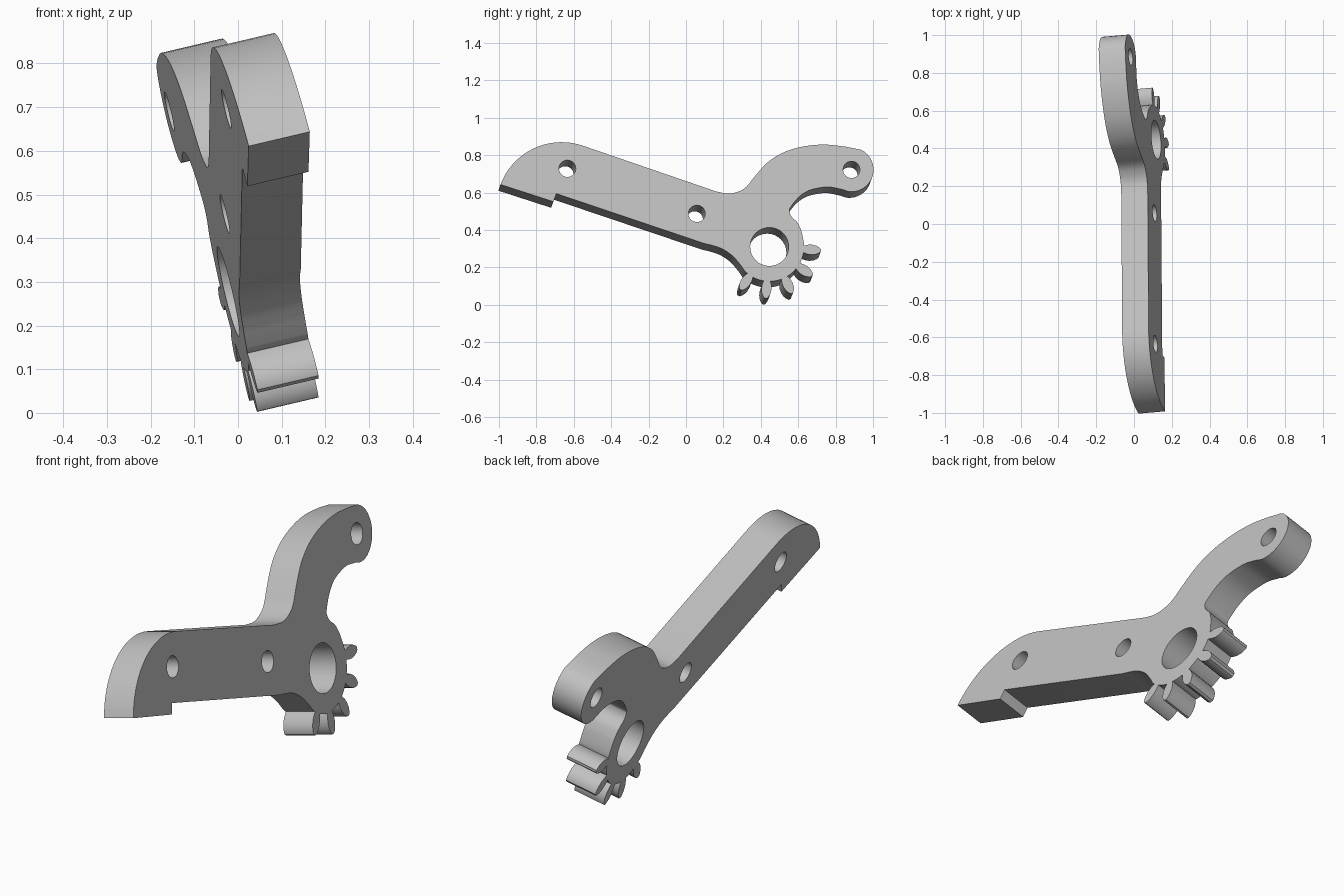
import bpy, bmesh, math
from mathutils import Matrix, Vector

cube = bpy.data.objects.get("Cube")
if cube:
    bpy.data.objects.remove(cube, do_unlink=True)

THICK = 0.14              # plate thickness measured along x
LEAN_Y, LEAN_Z = 0.087, 0.235   # lean of the plate
GEAR = (0.441, 0.307)
GEAR_R = 0.185


def polar(c, r, deg):
    a = math.radians(deg)
    return (c[0] + r * math.cos(a), c[1] + r * math.sin(a))


def arc(c, r, start, end, n):
    return [polar(c, r, start + (end - start) * i / n) for i in range(n + 1)]


def smooth(pts, n=4):
    """Catmull-Rom curve through the given points."""
    p = [Vector(q) for q in pts]
    p = [2 * p[0] - p[1]] + p + [2 * p[-1] - p[-2]]
    out = []
    for a, b, c, d in zip(p, p[1:], p[2:], p[3:]):
        for i in range(n):
            t = i / n
            q = 0.5 * (2 * b + (c - a) * t + (2 * a - 5 * b + 4 * c - d) * t**2
                       + (3 * b - a - 3 * c + d) * t**3)
            out.append(tuple(q))
    return out + [tuple(p[-2])]


def tooth(deg):
    """Rounded gear tooth pointing along an angle."""
    half = [(0.183, 0.018), (0.205, 0.025), (0.228, 0.027), (0.25, 0.023),
            (0.268, 0.014), (0.276, 0.006)]
    a = math.radians(deg)
    side = [(r, -w) for r, w in half] + [(r, w) for r, w in reversed(half)]
    return [(GEAR[0] + r * math.cos(a) - w * math.sin(a),
             GEAR[1] + r * math.sin(a) + w * math.cos(a)) for r, w in side]


# Outline: straight arm with rounded nose and notch
outline = arc((-0.67, 0.517), 0.349, 71, 159.4, 18)
outline += [(-0.714, 0.548), (-0.698, 0.591)]
outline += smooth([(0.094, 0.324), (0.136, 0.314), (0.19, 0.295),
                   (0.243, 0.259), (0.286, 0.211)])
# Toothed hub
at = 224
for k in range(5):
    mid = 236 + 30 * k
    outline += arc(GEAR, GEAR_R, at, mid - 7, 4)
    outline += tooth(mid)
    at = mid + 7
outline += arc(GEAR, GEAR_R, at, 370, 2)
# Hooked arm: inner edge, round end, outer edge
outline += smooth([(0.612, 0.393), (0.591, 0.436), (0.559, 0.468),
                   (0.548, 0.495), (0.553, 0.516), (0.596, 0.57),
                   (0.65, 0.607), (0.714, 0.623), (0.767, 0.626),
                   (0.832, 0.613)])
outline += arc((0.88, 0.719), 0.118, -98, 64, 16)
outline += smooth([(0.848, 0.842), (0.741, 0.853), (0.634, 0.845),
                   (0.527, 0.816), (0.436, 0.762), (0.366, 0.687),
                   (0.318, 0.628), (0.275, 0.602), (0.222, 0.591),
                   (0.158, 0.602)])

# Holes: hub bore and three pin holes
holes = [(GEAR, 0.103), ((-0.639, 0.725), 0.045),
         ((0.053, 0.484), 0.045), ((0.88, 0.719), 0.045)]
loops = [outline] + [arc(c, r, 0, 348.75, 31) for c, r in holes]

# Filled and extruded profile
curve = bpy.data.curves.new("lever_profile", 'CURVE')
curve.dimensions = '2D'
curve.fill_mode = 'BOTH'
curve.extrude = THICK / 2
for loop in loops:
    s = curve.splines.new('POLY')
    s.points.add(len(loop) - 1)
    for pt, (y, z) in zip(s.points, loop):
        pt.co = (y, z, 0, 1)
    s.use_cyclic_u = True
helper = bpy.data.objects.new("lever_profile", curve)
bpy.context.collection.objects.link(helper)
bpy.context.view_layer.update()
graph = bpy.context.evaluated_depsgraph_get()
mesh = bpy.data.meshes.new_from_object(helper.evaluated_get(graph))
bpy.data.objects.remove(helper, do_unlink=True)

# Stand the plate up with its lean
mesh.transform(Matrix((
    (-LEAN_Y, -LEAN_Z, 1, 0.228 - THICK / 2),
    (1, 0, LEAN_Y, 0.005 - LEAN_Y * THICK / 2),
    (0, 1, LEAN_Z, 0.004 - LEAN_Z * THICK / 2),
    (0, 0, 0, 1))))
bm = bmesh.new()
bm.from_mesh(mesh)
bmesh.ops.remove_doubles(bm, verts=bm.verts, dist=0.0005)
bmesh.ops.recalc_face_normals(bm, faces=bm.faces)
bm.to_mesh(mesh)
bm.free()

# Plain grey
grey = bpy.data.materials.new("plain_grey")
grey.use_nodes = True
color = (0.53, 0.53, 0.53, 1)
grey.diffuse_color = color
grey.node_tree.nodes["Principled BSDF"].inputs["Base Color"].default_value = color
mesh.materials.clear()
mesh.materials.append(grey)

lever = bpy.data.objects.new("toothed_lever", mesh)
bpy.context.collection.objects.link(lever)
bpy.ops.object.select_all(action='DESELECT')
lever.select_set(True)
bpy.context.view_layer.objects.active = lever
bpy.ops.object.shade_smooth_by_angle(angle=math.radians(30))
